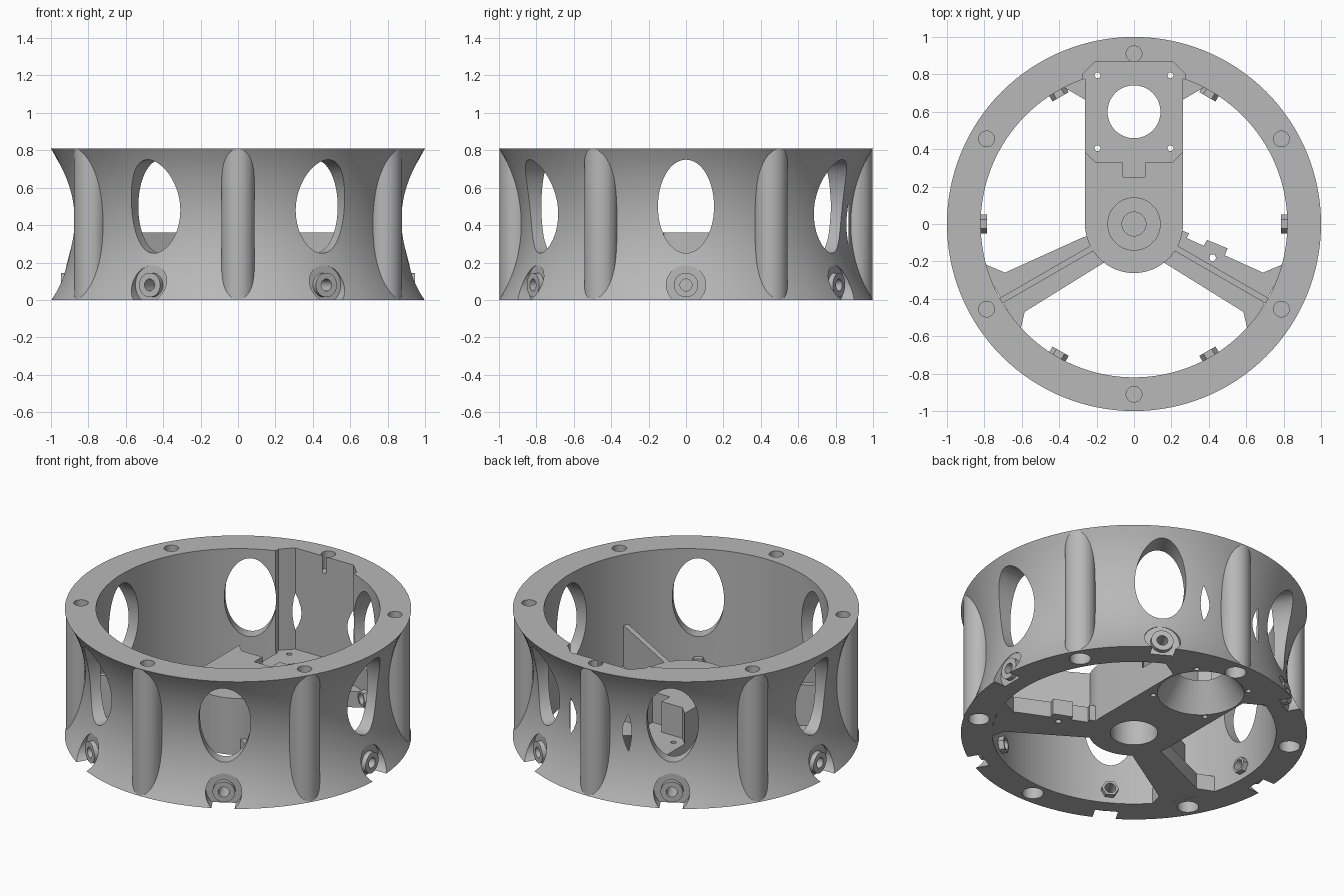
import bpy, bmesh
from math import pi, radians, sqrt, cos, sin
from mathutils import Matrix

if "Cube" in bpy.data.objects:
    bpy.data.objects.remove(bpy.data.objects["Cube"])

HEIGHT = 0.81
INNER, OUTER, WAIST = 0.82, 1.0, 0.885
FLOOR = 0.165        # motor seat level
HUB_TOP = 0.36
WINDOWS = [radians(60 * i) for i in range(6)]
PILLARS = [a + radians(30) for a in WINDOWS]

grey = bpy.data.materials.new("plain_grey")
grey.use_nodes = True
grey.diffuse_color = (0.48, 0.48, 0.48, 1)
grey.node_tree.nodes["Principled BSDF"].inputs["Base Color"].default_value = (0.48, 0.48, 0.48, 1)


def cyl(bm, matrix, r1, r2, z0, z1, n=32):
    """Cylinder or cone along the local z axis."""
    place = matrix @ Matrix.Translation((0, 0, (z0 + z1) / 2))
    bmesh.ops.create_cone(bm, cap_ends=True, segments=n, radius1=r1, radius2=r2,
                          depth=z1 - z0, matrix=place)


def upright(x, y):
    return Matrix.Translation((x, y, 0))


def polar(a, r):
    return upright(r * cos(a), r * sin(a))


def radial(a, z, tall=1, wide=1):
    """Local z points outwards at angle a, local x is vertical."""
    return (Matrix.Rotation(a, 4, "Z") @ Matrix.Translation((0, 0, z))
            @ Matrix.Rotation(pi / 2, 4, "Y") @ Matrix.Diagonal((tall, wide, 1, 1)))


def prism(bm, points, z0, z1):
    face = bm.faces.new([bm.verts.new((x, y, z0)) for x, y in points])
    top = bmesh.ops.extrude_face_region(bm, geom=[face])["geom"]
    moved = [g for g in top if isinstance(g, bmesh.types.BMVert)]
    bmesh.ops.translate(bm, verts=moved, vec=(0, 0, z1 - z0))


def to_object(name, bm):
    bmesh.ops.recalc_face_normals(bm, faces=bm.faces[:])
    mesh = bpy.data.meshes.new(name)
    bm.to_mesh(mesh)
    bm.free()
    mesh.materials.append(grey)
    obj = bpy.data.objects.new(name, mesh)
    bpy.context.collection.objects.link(obj)
    return obj


def combine(obj, operation, build):
    """Boolean obj with the shapes that build(bm) draws."""
    bm = bmesh.new()
    build(bm)
    tool = to_object("tool", bm)
    mod = obj.modifiers.new("cut", "BOOLEAN")
    mod.operation, mod.solver, mod.object = operation, "EXACT", tool
    bpy.context.view_layer.update()
    result = bpy.data.meshes.new_from_object(
        obj.evaluated_get(bpy.context.evaluated_depsgraph_get()))
    obj.modifiers.clear()
    obj.data = result
    bpy.data.objects.remove(tool)


def add(obj, build):
    combine(obj, "UNION", build)


def cut(obj, build):
    combine(obj, "DIFFERENCE", build)


def each(angles, draw):
    def build(bm):
        for a in angles:
            draw(bm, a)
    return build


# Outer ring: straight inside, hollow arc outside
half, sag = HEIGHT / 2, OUTER - WAIST
arc = (half ** 2 + sag ** 2) / (2 * sag)
steps = 20
profile = [(INNER, HEIGHT), (INNER, 0)]
for i in range(steps + 1):
    z = HEIGHT * i / steps
    profile.append((WAIST + arc - sqrt(arc ** 2 - (z - half) ** 2), z))
bm = bmesh.new()
verts = [bm.verts.new((r, 0, z)) for r, z in profile]
edges = [bm.edges.new((v, verts[i - 1])) for i, v in enumerate(verts)]
bmesh.ops.spin(bm, geom=verts + edges, cent=(0, 0, 0), axis=(0, 0, 1),
               angle=2 * pi, steps=128, use_merge=True)
bmesh.ops.remove_doubles(bm, verts=bm.verts[:], dist=1e-5)
ring = to_object("outer_ring", bm)

# Pillars with blind holes at both ends
add(ring, each(PILLARS, lambda b, a: cyl(b, polar(a, 0.91), 0.088, 0.088, 0, HEIGHT, 48)))
cut(ring, each(PILLARS, lambda b, a: cyl(b, polar(a, 0.91), 0.042, 0.042, 0.7, 0.9)))
cut(ring, each(PILLARS, lambda b, a: cyl(b, polar(a, 0.91), 0.062, 0.062, -0.1, 0.1)))

# Oval windows
cut(ring, each(WINDOWS, lambda b, a: cyl(b, radial(a, 0.5, 0.25, 0.15), 1, 1, 0.6, 1.1, 64)))

# Screw seats: recess, round boss, inner hexagon, through hole
cut(ring, each(WINDOWS, lambda b, a: cyl(b, radial(a, 0.08), 0.105, 0.105, 0.915, 1.1, 40)))
add(ring, each(WINDOWS, lambda b, a: cyl(b, radial(a, 0.08), 0.065, 0.065, 0.88, 0.945)))
add(ring, each(WINDOWS, lambda b, a: cyl(b, radial(a, 0.08), 0.05, 0.05, 0.785, 0.85, 6)))
cut(ring, each(WINDOWS, lambda b, a: cyl(b, radial(a, 0.08), 0.032, 0.032, 0.7, 1.1, 24)))

# Hub
bm = bmesh.new()
cyl(bm, upright(0, 0), 0.262, 0.262, 0, HUB_TOP, 64)
hub = to_object("hub_and_motor_mount", bm)

# Motor mount body
body = [(-0.262, 0), (0.262, 0), (0.262, 0.79), (0.15, 0.83), (-0.15, 0.83), (-0.262, 0.79)]
add(hub, lambda b: prism(b, body, 0, HUB_TOP))

# Arms, ribs and gussets on both sides
arm = [(0, 0), (0.27, -0.07), (0.69, -0.26), (0.82, -0.205),
       (0.61, -0.58), (0.585, -0.47), (0.15, -0.2)]
gusset = [(0.2, 0.62), (0.262, 0.665), (0.4, 0.745), (0.36, 0.77), (0.2, 0.81)]
d = (cos(radians(-30)), sin(radians(-30)))
rib = [(d[0] * r - d[1] * w, d[1] * r + d[0] * w)
       for r, w in ((0.15, -0.016), (0.85, -0.016), (0.85, 0.016), (0.15, 0.016))]
for side in (1, -1):
    for shape, top in ((arm, 0.1), (gusset, 0.1), (rib, HUB_TOP)):
        flipped = [(side * x, y) for x, y in shape]
        add(hub, lambda b: prism(b, flipped, 0, top))

# Cable clip on the left arm
clip = [(0.35, -0.16), (0.39, -0.085), (0.5, -0.13), (0.47, -0.21)]
add(hub, lambda b: prism(b, clip, 0, 0.1))
add(hub, lambda b: prism(b, [(0.24, -0.08), (0.24, -0.03), (0.295, -0.05), (0.28, -0.08)], 0, 0.1))
cut(hub, lambda b: cyl(b, upright(0.42, -0.18), 0.018, 0.018, -0.1, 0.2, 16))

# Hub recesses above and below
cut(hub, lambda b: cyl(b, upright(0, 0), 0.14, 0.14, 0.31, 0.5, 48))
cut(hub, lambda b: cyl(b, upright(0, 0), 0.064, 0.064, 0.26, 0.5))
cut(hub, lambda b: cyl(b, upright(0, 0), 0.137, 0.137, -0.1, 0.2, 48))

# Cable slot between hub and motor seat
cut(hub, lambda b: prism(b, [(-0.06, 0.25), (0.06, 0.25), (0.06, 0.4), (-0.06, 0.4)], FLOOR, 0.5))

# Eight-sided motor seat, cone below it and screw holes
seat = [(-0.275, 0.4), (-0.205, 0.33), (0.205, 0.33), (0.275, 0.4),
        (0.275, 0.8), (0.205, 0.87), (-0.205, 0.87), (-0.275, 0.8)]
screws = [(x, y) for x in (-0.195, 0.195) for y in (0.405, 0.795)]


def screw_holes(b):
    for x, y in screws:
        cyl(b, upright(x, y), 0.016, 0.016, -0.1, 0.3, 16)


for obj in (ring, hub):
    cut(obj, lambda b: prism(b, seat, FLOOR, 1))
    cut(obj, lambda b: cyl(b, upright(0, 0.6), 0.258, 0.118, -0.01, 0.2, 64))
    cut(obj, screw_holes)

# Smooth curves, sharp edges
for obj in (ring, hub):
    bpy.ops.object.select_all(action="DESELECT")
    obj.select_set(True)
    bpy.context.view_layer.objects.active = obj
    bpy.ops.object.shade_smooth_by_angle(angle=radians(25))
